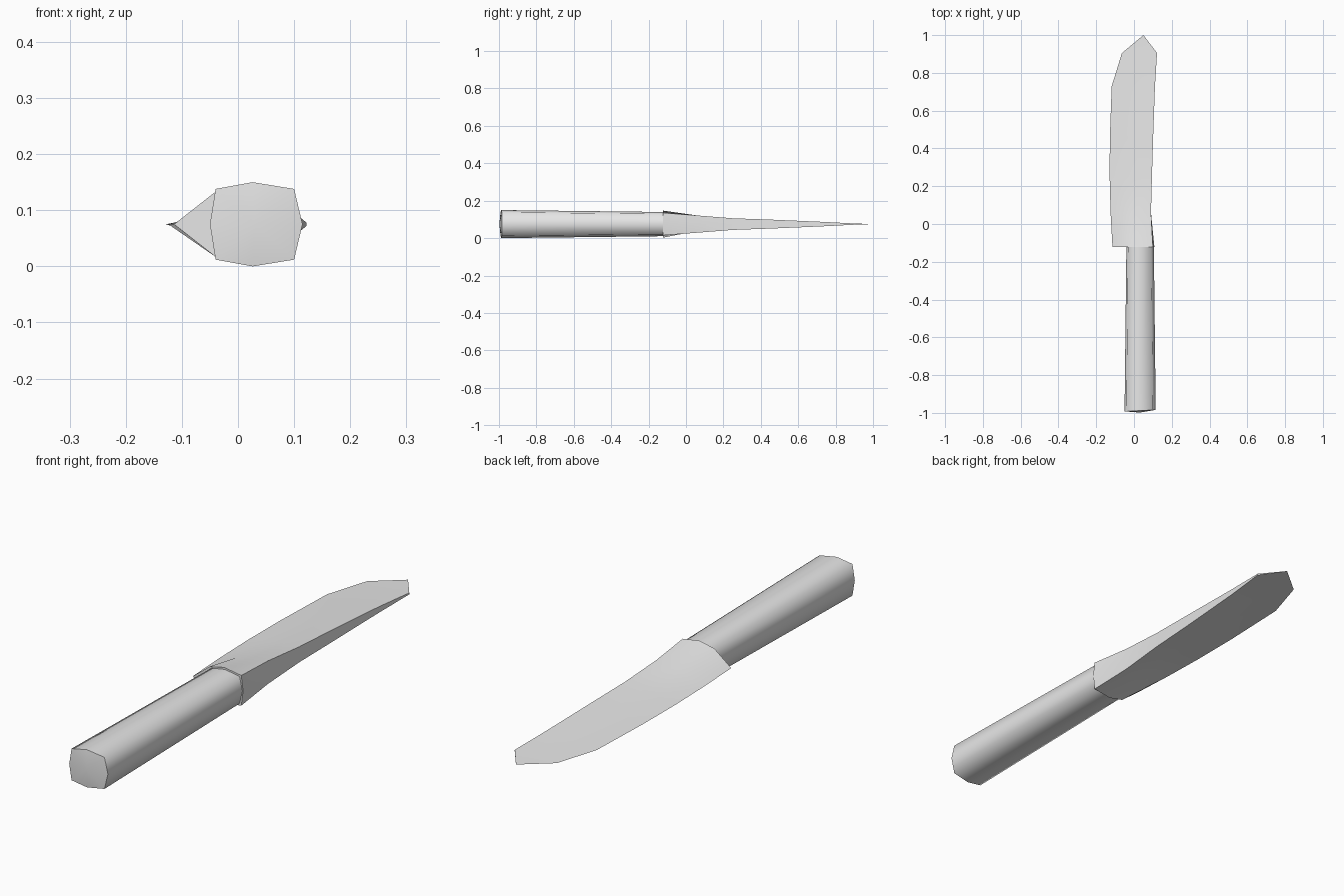
import bpy
import bmesh
import math

MID_Z = 0.075

cube = bpy.data.objects.get("Cube")
if cube:
    bpy.data.objects.remove(cube, do_unlink=True)

grey = bpy.data.materials.new("plain grey")
grey.use_nodes = True
colour = (0.8, 0.8, 0.8, 1)
grey.diffuse_color = colour
grey.node_tree.nodes["Principled BSDF"].inputs["Base Color"].default_value = colour


def loft(name, rings, smooth_angle, dome=0.0):
    """Skin a list of closed rings, cap both ends, and shade by angle."""
    bm = bmesh.new()
    loops = [[bm.verts.new(point) for point in ring] for ring in rings]
    count = len(loops[0])
    for near, far in zip(loops, loops[1:]):
        for i in range(count):
            j = (i + 1) % count
            bm.faces.new((near[i], near[j], far[j], far[i]))
    cap = bm.faces.new(loops[0])
    if dome:
        centre = bmesh.ops.poke(bm, faces=[cap])["verts"][0]
        centre.co.y -= dome
    bmesh.ops.remove_doubles(bm, verts=bm.verts, dist=0.0005)
    bmesh.ops.recalc_face_normals(bm, faces=bm.faces)
    mesh = bpy.data.meshes.new(name)
    bm.to_mesh(mesh)
    bm.free()
    mesh.materials.append(grey)
    obj = bpy.data.objects.new(name, mesh)
    bpy.context.collection.objects.link(obj)
    bpy.ops.object.select_all(action="DESELECT")
    obj.select_set(True)
    bpy.context.view_layer.objects.active = obj
    bpy.ops.object.shade_smooth_by_angle(angle=math.radians(smooth_angle))
    return obj


def mirrored_ring(y, edge, upper, spine):
    """Ring from the edge, over the upper points, to the spine and back below."""
    top = [(x, y, MID_Z + h) for x, h in upper]
    bottom = [(x, y, MID_Z - h) for x, h in reversed(upper)]
    return [(edge, y, MID_Z)] + top + [(spine, y, MID_Z)] + bottom


# Handle: boxy octagon, slightly thinner towards the blade, domed butt
HANDLE_X = 0.032
butt = mirrored_ring(-0.988, -0.05, [(-0.04, 0.063), (0.026, 0.075), (0.1, 0.063)], 0.115)
butt = [(x, y + 0.05 * (x - HANDLE_X), z) for x, y, z in butt]
neck = [(HANDLE_X + (x - HANDLE_X) * 0.88, -0.11, MID_Z + (z - MID_Z) * 0.86)
        for x, y, z in butt]
loft("handle", [butt, neck], 75, dome=0.01)

# Blade: swollen collar that flattens into a wedge with a flat spine
rings = [mirrored_ring(-0.122, -0.114, [(-0.04, 0.058), (0.024, 0.072), (0.1, 0.06)], 0.108)]
# Each station: y, cutting edge x, spine x, half thickness at the spine
stations = [
    (0.06, -0.124, 0.09, 0.046),
    (0.25, -0.129, 0.095, 0.031),
    (0.45, -0.128, 0.101, 0.024),
    (0.73, -0.118, 0.111, 0.012),
    (0.905, -0.064, 0.122, 0.003),
    (1.0, 0.05, 0.05, 0.0),
]
for y, edge, spine, half in stations:
    upper = [(edge + (spine - edge) * t, half * h)
             for t, h in ((0.35, 0.48), (0.65, 0.8), (1, 1))]
    rings.append(mirrored_ring(y, edge, upper, spine))
loft("blade", rings, 40)
